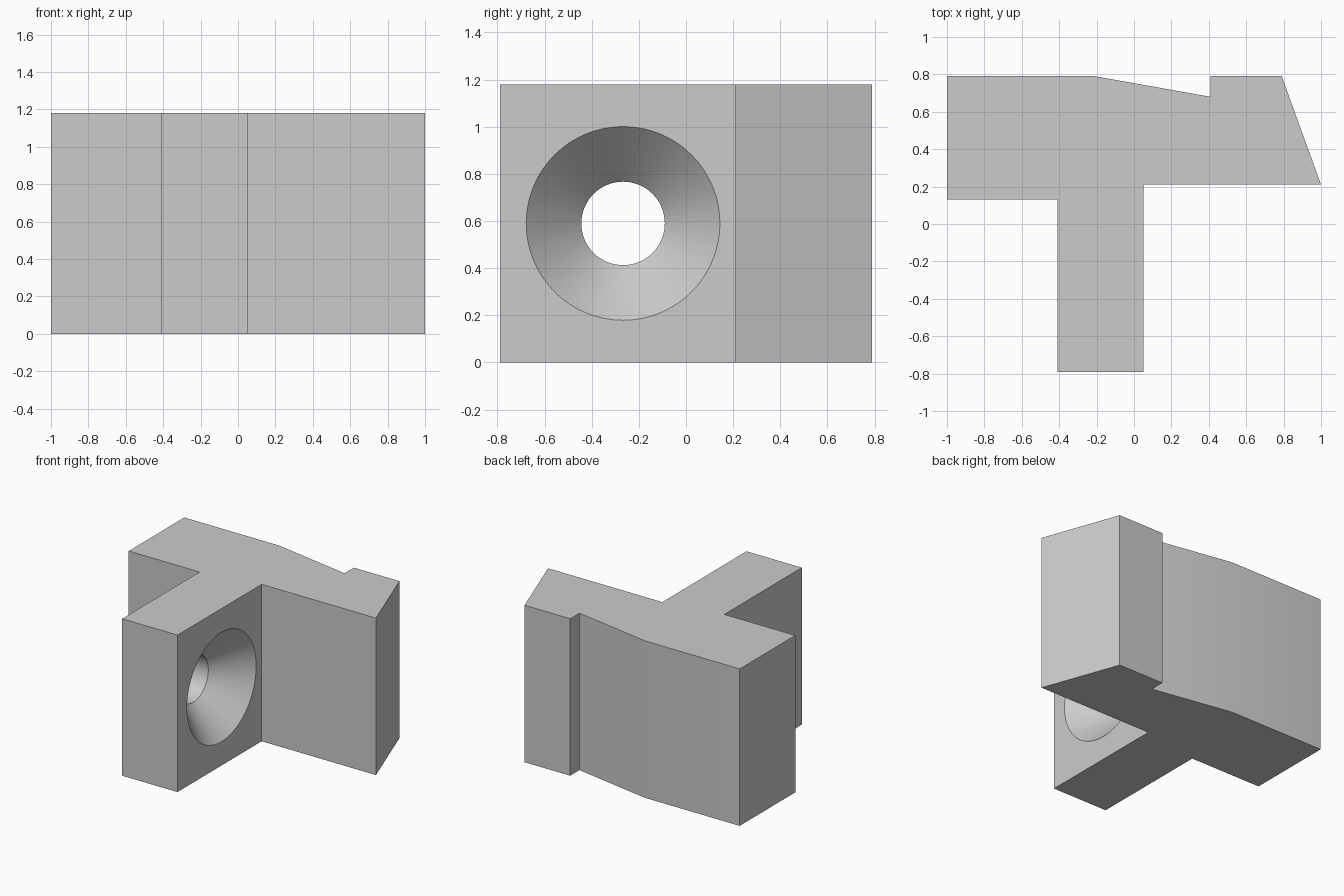
import bpy, bmesh, math
from mathutils import Matrix

if "Cube" in bpy.data.objects:
    bpy.data.objects.remove(bpy.data.objects["Cube"])

HEIGHT = 1.18
PROFILE = [(-1, 0.79), (-1, 0.13), (-0.41, 0.13), (-0.41, -0.79), (0.05, -0.79),
           (0.05, 0.21), (1, 0.21), (0.79, 0.79), (0.41, 0.79), (0.41, 0.68), (-0.21, 0.79)]
HOLE_Y, HOLE_Z = -0.267, 0.59
R_OUT, R_IN = 0.411, 0.177

grey = bpy.data.materials.new("light grey")
grey.diffuse_color = (0.6, 0.6, 0.6, 1)
grey.use_nodes = True
grey.node_tree.nodes["Principled BSDF"].inputs["Base Color"].default_value = grey.diffuse_color


def make_object(name, bm):
    bmesh.ops.recalc_face_normals(bm, faces=bm.faces)
    mesh = bpy.data.meshes.new(name)
    bm.to_mesh(mesh)
    bm.free()
    obj = bpy.data.objects.new(name, mesh)
    bpy.context.collection.objects.link(obj)
    mesh.materials.append(grey)
    return obj


# T-shaped block, extruded upward from its plan
bm = bmesh.new()
base = bm.faces.new([bm.verts.new((x, y, 0)) for x, y in PROFILE])
top = bmesh.ops.extrude_face_region(bm, geom=[base])["geom"]
bmesh.ops.translate(bm, vec=(0, 0, HEIGHT),
                    verts=[v for v in top if isinstance(v, bmesh.types.BMVert)])
block = make_object("bracket_block", bm)

# Countersunk screw hole cutter: (x, radius) sections lofted along x
bm = bmesh.new()
extra = 0.05
depth = R_OUT - R_IN
sections = [(-0.5, R_IN), (0.05 - depth, R_IN), (0.05 + extra, R_OUT + extra)]
N = 64
rings = [[bm.verts.new((x, HOLE_Y + r * math.cos(2 * math.pi * i / N),
                        HOLE_Z + r * math.sin(2 * math.pi * i / N))) for i in range(N)]
         for x, r in sections]
for a, b in zip(rings, rings[1:]):
    for i in range(N):
        j = (i + 1) % N
        bm.faces.new((a[i], a[j], b[j], b[i]))
bm.faces.new(rings[0])
bm.faces.new(rings[-1])
cutter = make_object("hole_cutter", bm)

# Cut the hole through the stem
cut = block.modifiers.new("screw_hole", 'BOOLEAN')
cut.operation = 'DIFFERENCE'
cut.solver = 'EXACT'
cut.object = cutter
bpy.context.view_layer.objects.active = block
block.select_set(True)
bpy.ops.object.modifier_apply(modifier=cut.name)
bpy.data.objects.remove(cutter)
bpy.ops.object.shade_smooth_by_angle(angle=math.radians(30))
